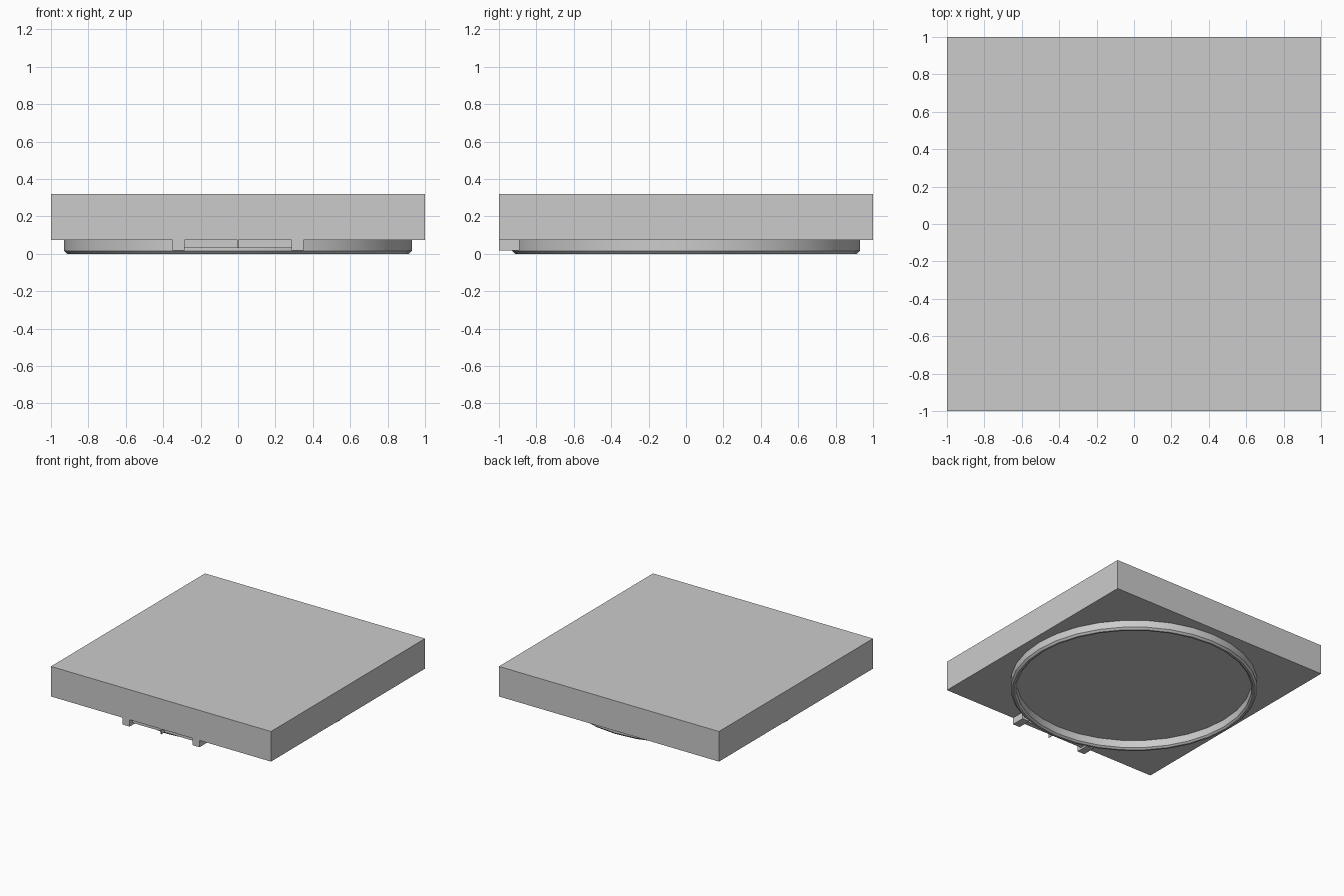
import bpy, bmesh, math

if "Cube" in bpy.data.objects:
    bpy.data.objects.remove(bpy.data.objects["Cube"])


def box(name, x0, x1, y0, y1, z0, z1):
    bm = bmesh.new()
    bmesh.ops.create_cube(bm, size=1)
    for v in bm.verts:
        v.co = ((x0 + x1) / 2 + v.co.x * (x1 - x0),
                (y0 + y1) / 2 + v.co.y * (y1 - y0),
                (z0 + z1) / 2 + v.co.z * (z1 - z0))
    return finish(name, bm)


def finish(name, bm):
    bmesh.ops.recalc_face_normals(bm, faces=bm.faces)
    mesh = bpy.data.meshes.new(name)
    bm.to_mesh(mesh)
    bm.free()
    obj = bpy.data.objects.new(name, mesh)
    bpy.context.collection.objects.link(obj)
    return obj


def lathe(name, profile, sides):
    """Closed (radius, z) profile swept around z."""
    bm = bmesh.new()
    rings = []
    for i in range(sides):
        a = 2 * math.pi * i / sides
        rings.append([bm.verts.new((r * math.cos(a), r * math.sin(a), z))
                      for r, z in profile])
    n = len(profile)
    for i in range(sides):
        a, b = rings[i], rings[(i + 1) % sides]
        for j in range(n):
            k = (j + 1) % n
            bm.faces.new((a[j], b[j], b[k], a[k]))
    return finish(name, bm)


SLAB_Z = 0.073

# Square slab
box("slab", -1, 1, -1, 1, SLAB_Z, 0.32)

# Hollow foot ring with chamfered lower edges
ring = lathe("foot_ring", [(0.93, SLAB_Z + 0.002), (0.93, 0.015), (0.915, 0.0),
                           (0.90, 0.0), (0.885, 0.012), (0.885, SLAB_Z + 0.002)], 32)
bpy.context.view_layer.objects.active = ring
ring.select_set(True)
bpy.ops.object.shade_smooth_by_angle(angle=math.radians(30))

# Pair of front lugs
for side, label in ((-1, "left"), (1, "right")):
    a, b = sorted((side * 0.285, side * 0.35))
    box("front_lug_" + label, a, b, -1, -0.89, 0.017, SLAB_Z)

# Recessed plate between the lugs, with a thin central fin
box("latch_plate", -0.285, 0.285, -0.96, -0.92, 0.032, SLAB_Z)
box("latch_fin", -0.003, 0.003, -1, -0.92, 0.03, SLAB_Z)
